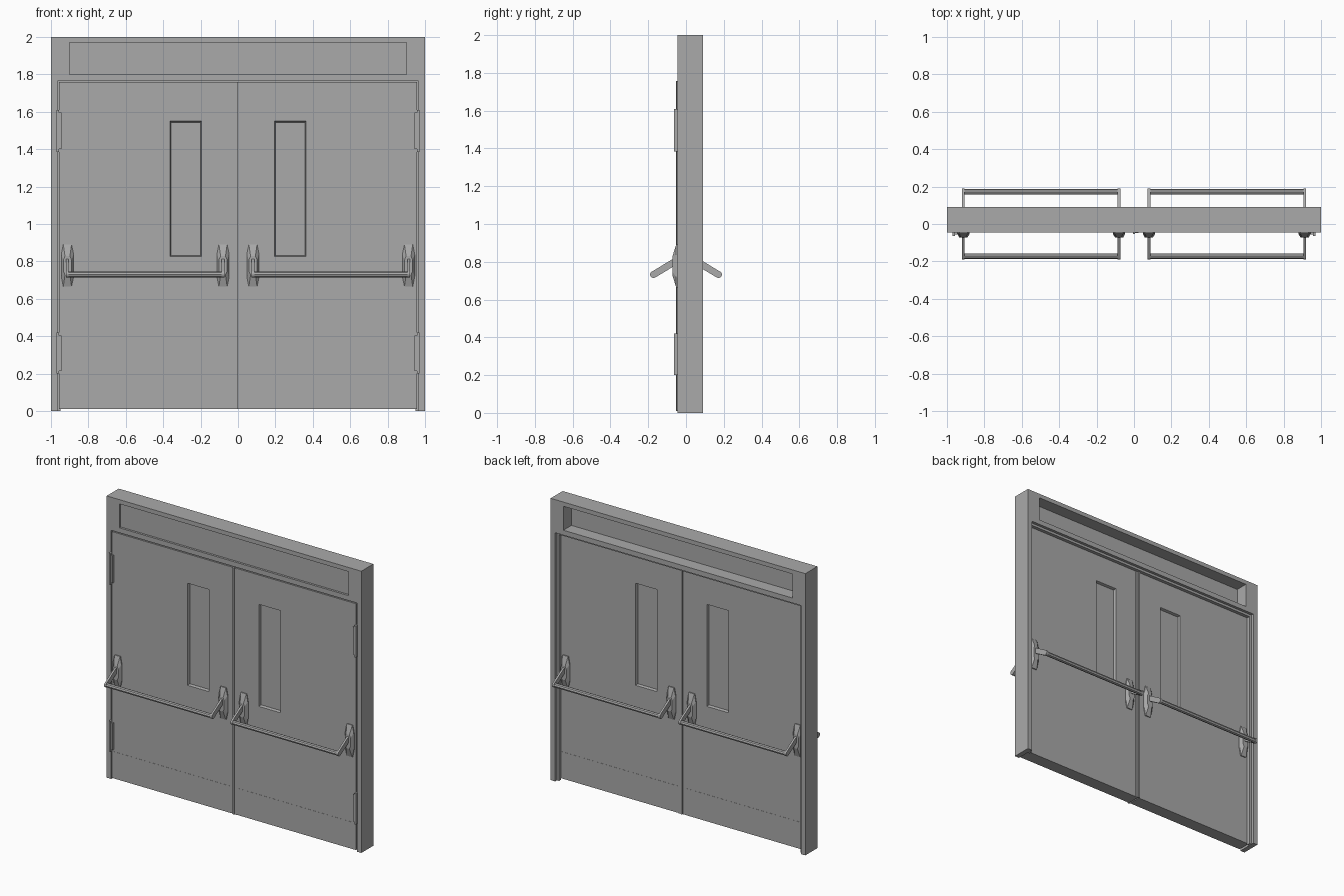
import bpy, bmesh, math
from mathutils import Vector

cube = bpy.data.objects.get("Cube")
if cube:
    bpy.data.objects.remove(cube, do_unlink=True)

grey = bpy.data.materials.new("door grey")
grey.use_nodes = True
COLOUR = (0.4, 0.4, 0.4, 1)
grey.diffuse_color = COLOUR
grey.node_tree.nodes["Principled BSDF"].inputs["Base Color"].default_value = COLOUR


def finish(name, bm):
    bmesh.ops.recalc_face_normals(bm, faces=bm.faces)
    mesh = bpy.data.meshes.new(name)
    bm.to_mesh(mesh)
    bm.free()
    mesh.materials.append(grey)
    obj = bpy.data.objects.new(name, mesh)
    bpy.context.collection.objects.link(obj)
    return obj


def loft(name, rings):
    """Join equal rings of points into a closed solid."""
    bm = bmesh.new()
    rows = [[bm.verts.new(p) for p in ring] for ring in rings]
    for a, b in zip(rows, rows[1:]):
        for i in range(len(a)):
            j = (i + 1) % len(a)
            bm.faces.new((a[i], a[j], b[j], b[i]))
    bm.faces.new(rows[0])
    bm.faces.new(rows[-1])
    return finish(name, bm)


def rect(x0, x1, z0, z1, y, inset=0):
    x0, x1, z0, z1 = x0 + inset, x1 - inset, z0 + inset, z1 - inset
    return [(x0, y, z0), (x1, y, z0), (x1, y, z1), (x0, y, z1)]


def box(name, xs, ys, zs):
    x0, x1 = sorted(xs)
    return loft(name, [rect(x0, x1, *zs, y) for y in ys])


def cut(obj, cutter):
    mod = obj.modifiers.new("cut", "BOOLEAN")
    mod.operation = "DIFFERENCE"
    mod.solver = "EXACT"
    mod.object = cutter
    bpy.context.view_layer.objects.active = obj
    bpy.ops.object.modifier_apply(modifier=mod.name)
    bpy.data.objects.remove(cutter, do_unlink=True)


FACE = 0.045  # door half thickness
REAR = 0.09   # back of the frame

# Frame with door opening and a transom recessed on both sides
frame = box("frame", (-1, 1), (-FACE, REAR), (0, 2))
cut(frame, box("cutter", (-0.965, 0.965), (-0.2, 0.2), (-0.1, 1.765)))
cut(frame, box("cutter", (-0.9, 0.9), (-0.2, -0.03), (1.8, 1.97)))
cut(frame, box("cutter", (-0.9, 0.9), (0, 0.2), (1.8, 1.97)))

# Door stops behind the leaves
box("top_stop", (-0.965, 0.965), (FACE + 0.001, 0.07), (1.748, 1.765))

for s, side in ((1, "left"), (-1, "right")):
    box(f"{side}_stop", (s * 0.948, s * 0.965), (FACE + 0.001, 0.07), (0, 1.748))

    # Door leaf with tapered window recesses front and back
    door = box(f"{side}_door", (s * 0.004, s * 0.958), (-FACE, FACE), (0.01, 1.758))
    x0, x1 = sorted((s * 0.195, s * 0.365))
    for f in (-1, 1):
        cut(door, loft("cutter", [rect(x0, x1, 0.825, 1.55, f * (FACE + 0.01), -0.004),
                                  rect(x0, x1, 0.825, 1.55, f * (FACE - 0.004), 0.002),
                                  rect(x0, x1, 0.825, 1.55, f * (FACE - 0.018), 0.006)]))

    # Hinges: barrel and leaf plate
    for z0, z1, level in ((0.2, 0.42, "lower"), (1.385, 1.61, "upper")):
        box(f"{side}_{level}_hinge_barrel", (s * 0.957, s * 0.97), (-0.063, -0.044), (z0, z1))
        box(f"{side}_{level}_hinge_plate", (s * 0.944, s * 0.957),
            (-0.057, -0.044), (z0 + 0.015, z1 - 0.015))

    for f, way in ((-1, "front"), (1, "back")):
        tag = f"{side}_{way}"
        box(f"{tag}_kick_plate", (s * 0.03, s * 0.947), (f * 0.04, f * (FACE + 0.001)), (0.01, 0.2))

        for n, x in enumerate((s * 0.08, s * 0.912)):
            place = ("inner", "outer")[n]

            # Elongated octagonal mounting with sloped faces
            def octagon(y, w, wm, h, hm):
                pts = [(w, -h), (wm, -hm), (wm, hm), (w, h),
                       (-w, h), (-wm, hm), (-wm, -hm), (-w, -h)]
                return [(x + a, f * y, 0.778 + b) for a, b in pts]
            loft(f"{tag}_{place}_mount", [octagon(0.04, 0.022, 0.033, 0.113, 0.06),
                                          octagon(0.052, 0.022, 0.033, 0.113, 0.06),
                                          octagon(0.072, 0.013, 0.022, 0.05, 0.03)])

            # Sloping arm with a rounded end
            end = Vector((0, f * 0.172, 0.732))
            start = Vector((0, f * 0.055, 0.803))
            along = (end - start).normalized()
            across = Vector((0, -along.z, along.y))
            outline = [start + across * 0.018, start - across * 0.018]
            for i in range(9):
                a = math.pi * i / 8
                outline.append(end + 0.018 * (along * math.sin(a) - across * math.cos(a)))
            loft(f"{tag}_{place}_arm",
                 [[(x + d, p.y, p.z) for p in outline] for d in (-0.007, 0.007)])

        # Push bar, eight sided
        ring = [(f * 0.172 + 0.0155 * math.cos(math.pi * i / 4),
                 0.73 + 0.0155 * math.sin(math.pi * i / 4)) for i in range(8)]
        loft(f"{tag}_push_bar", [[(x, y, z) for y, z in ring] for x in (s * 0.08, s * 0.912)])

# Meeting strips covering the centre gap
for f, way in ((-1, "front"), (1, "back")):
    box(f"{way}_meeting_strip", (-0.006, 0.025), (f * 0.044, f * 0.049), (0.01, 1.758))
    box(f"{way}_meeting_ridge", (-0.006, 0.006), (f * 0.044, f * 0.054), (0.01, 1.758))
